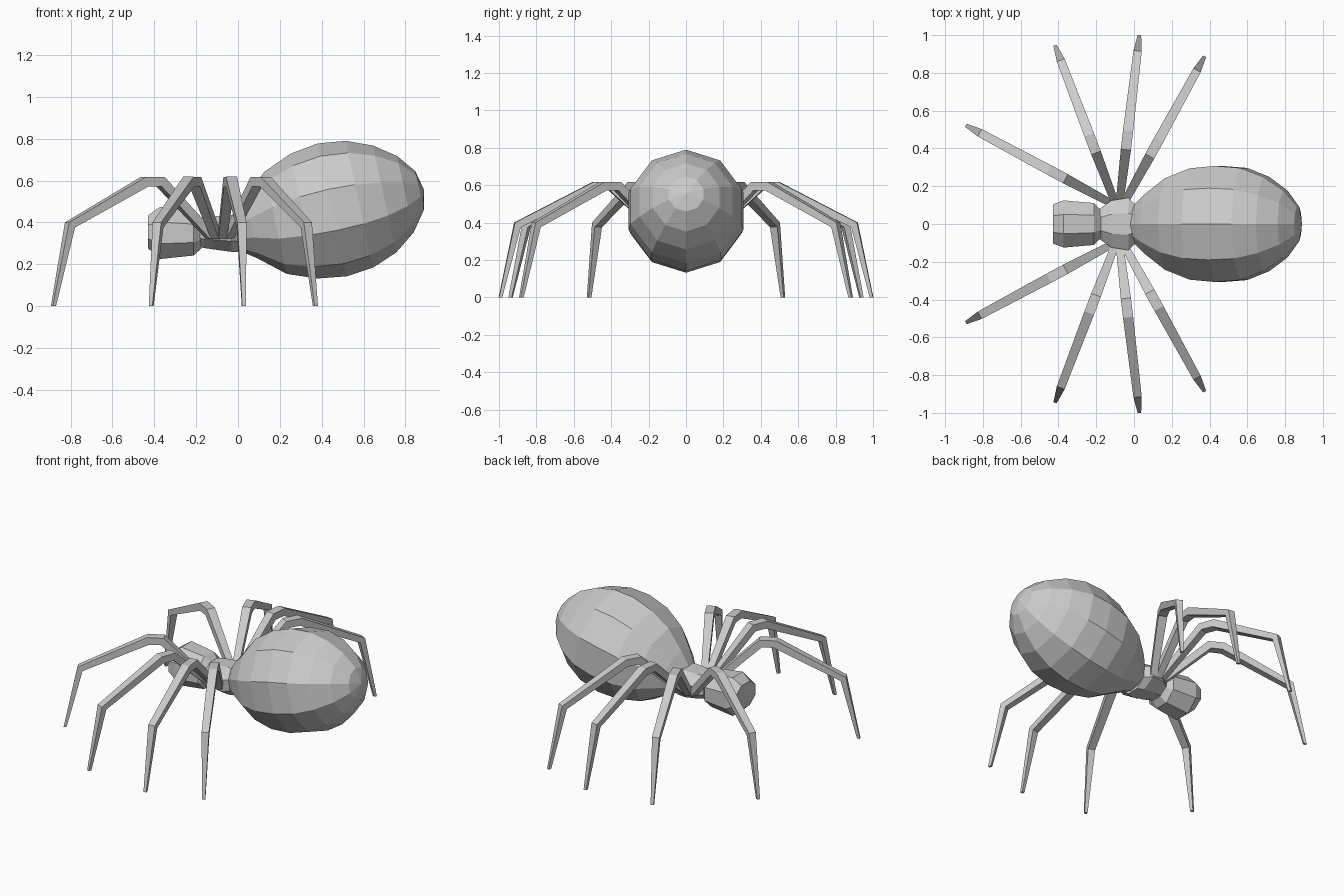
import bpy, bmesh, math
from mathutils import Vector

if "Cube" in bpy.data.objects:
    bpy.data.objects.remove(bpy.data.objects["Cube"])


def loft(name, rings):
    """Skin a list of rings (equal-length point lists) and cap both ends."""
    bm = bmesh.new()
    loops = [[bm.verts.new(p) for p in r] for r in rings]
    n = len(loops[0])
    for a, b in zip(loops, loops[1:]):
        for i in range(n):
            j = (i + 1) % n
            bm.faces.new((a[i], a[j], b[j], b[i]))
    bm.faces.new(loops[0])
    bm.faces.new(loops[-1])
    bmesh.ops.recalc_face_normals(bm, faces=bm.faces)
    me = bpy.data.meshes.new(name)
    bm.to_mesh(me)
    bm.free()
    ob = bpy.data.objects.new(name, me)
    bpy.context.collection.objects.link(ob)
    return ob


def ring(x, z, ry, rz, n, tilt=0.0, turn=0.0):
    """Polygon ring facing along x, leaned back by tilt."""
    pts = []
    for i in range(n):
        a = 2 * math.pi * i / n + turn
        u = rz * math.cos(a)
        pts.append(Vector((x - u * math.sin(tilt), ry * math.sin(a), z + u * math.cos(tilt))))
    return pts


# Abdomen: ten-sided egg on a rising axis
tilt = math.radians(12.3)
egg = [(0.0, .348, .10, .09), (.065, .373, .165, .15), (.18, .398, .255, .25),
       (.315, .43, .31, .305), (.45, .46, .323, .325), (.58, .487, .312, .31),
       (.70, .512, .262, .262), (.80, .535, .187, .187), (.868, .552, .097, .095),
       (.888, .556, .004, .004)]
loft("abdomen", [ring(x, z, ry, rz, 10, tilt) for x, z, ry, rz in egg])

# Thorax and head: eight-sided, flat on top
oct_turn = math.pi / 8
thorax = [(-.20, .352, .075, .07), (-.165, .352, .10, .08), (-.12, .35, .135, .085),
          (-.03, .347, .15, .095), (.01, .346, .11, .095)]
loft("thorax", [ring(x, z, ry, rz, 8, 0, oct_turn) for x, z, ry, rz in thorax])
head = [(-.43, .355, .112, .085), (-.372, .35, .135, .135),
        (-.212, .348, .12, .115), (-.175, .35, .08, .08)]
loft("head", [ring(x, z, ry, rz, 8, 0, oct_turn) for x, z, ry, rz in head])


def leg(name, base, foot):
    """Square-section leg following a bent path above a straight ground line."""
    base, foot = Vector((*base, 0)), Vector((*foot, 0))
    side = (foot - base).normalized().cross(Vector((0, 0, 1)))
    # fraction along ground line, height, half width, half thickness
    spec = [(0, .335, .02, .02), (.32, .595, .027, .024), (.42, .595, .027, .024),
            (.895, .388, .022, .02), (1, 0, .009, .009)]
    path = [base.lerp(foot, t) + Vector((0, 0, h)) for t, h, _, _ in spec]
    rings = []
    for i, (p, s) in enumerate(zip(path, spec)):
        d = Vector()
        if i > 0:
            d += (p - path[i - 1]).normalized()
        if i < len(path) - 1:
            d += (path[i + 1] - p).normalized()
        if i == len(path) - 1:
            d = Vector((0, 0, -1))
        up = side.cross(d.normalized()) * s[3]
        w = side * s[2]
        rings.append([p + w + up, p - w + up, p - w - up, p + w - up])
    ob = loft(name, rings)
    m = ob.modifiers.new("mirror", "MIRROR")
    m.use_axis = (False, True, False)


# Four pairs of legs
leg("front_legs", (-.13, .115), (-.882, .518))
leg("second_legs", (-.105, .125), (-.415, .938))
leg("third_legs", (-.075, .125), (.028, .992))
leg("rear_legs", (-.045, .125), (.37, .88))
